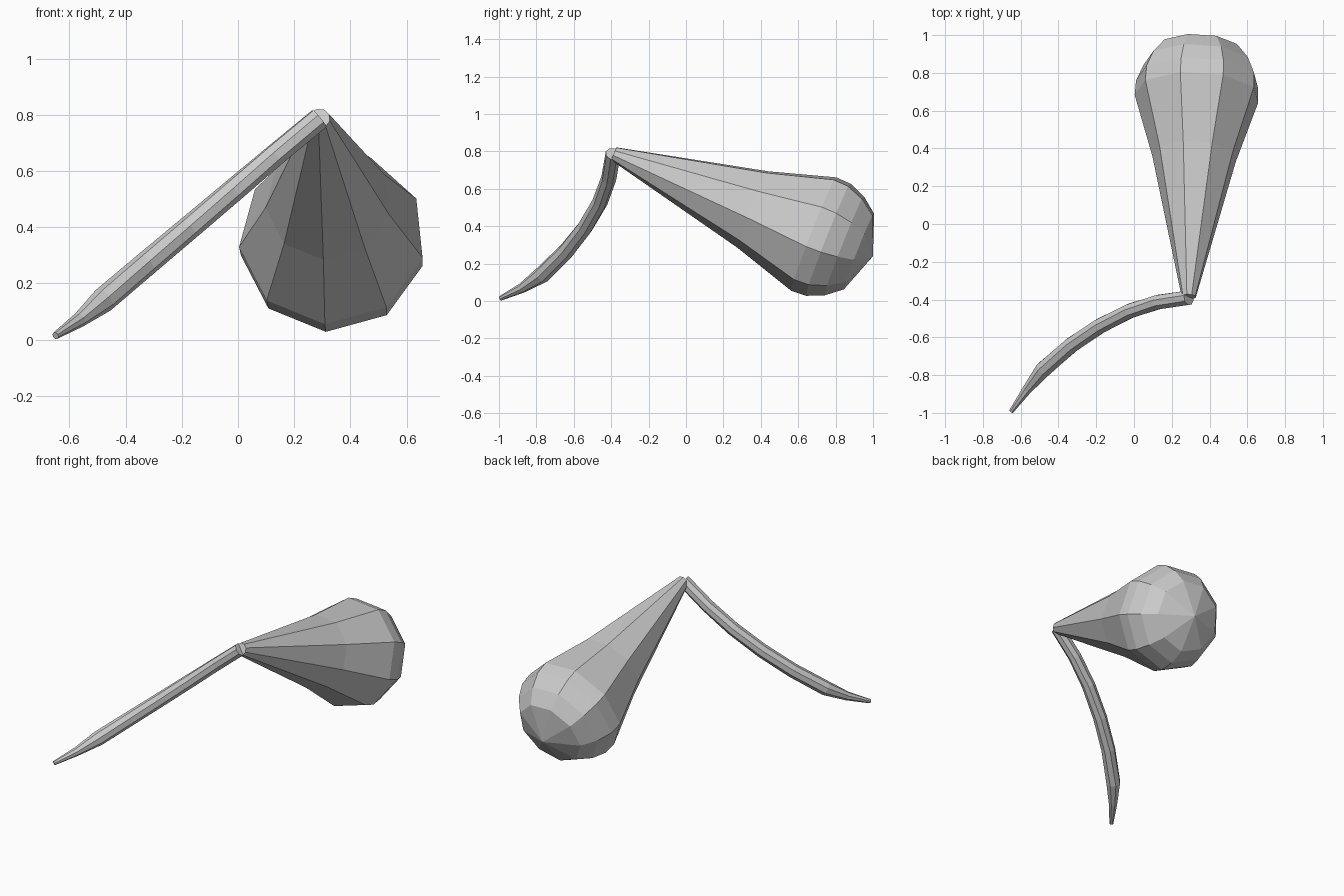
import bpy, bmesh
from math import radians, cos, sin
from mathutils import Vector

if "Cube" in bpy.data.objects:
    bpy.data.objects.remove(bpy.data.objects["Cube"])


def loft(name, centers, radii, sides, roll):
    """Sweep a polygon ring along a path; a zero radius makes a pole."""
    pts = [Vector(c) for c in centers]
    bm = bmesh.new()
    rings = []
    for i, (p, r) in enumerate(zip(pts, radii)):
        t = (pts[min(i + 1, len(pts) - 1)] - pts[max(i - 1, 0)]).normalized()
        u = t.cross(Vector((0, 0, 1))).normalized()
        v = u.cross(t)
        if r == 0:
            rings.append([bm.verts.new(p)])
            continue
        ring = []
        for k in range(sides):
            a = radians(roll + 360 * k / sides)
            ring.append(bm.verts.new(p + r * (u * cos(a) + v * sin(a))))
        rings.append(ring)
    for a, b in zip(rings, rings[1:]):
        for k in range(sides):
            n = (k + 1) % sides
            if len(b) == 1:
                bm.faces.new((a[k], a[n], b[0]))
            else:
                bm.faces.new((a[k], a[n], b[n], b[k]))
    for ring in (rings[0], rings[-1]):
        if len(ring) > 2:
            bm.faces.new(ring)
    bmesh.ops.recalc_face_normals(bm, faces=bm.faces)
    mesh = bpy.data.meshes.new(name)
    bm.to_mesh(mesh)
    bm.free()
    obj = bpy.data.objects.new(name, mesh)
    bpy.context.collection.objects.link(obj)
    return obj


# Nine-sided bulb: (distance along axis, radius)
neck = Vector((0.29, -0.385, 0.787))
axis = Vector((0.039, 0.929, -0.368)).normalized()
profile = [(0.0, 0.038), (0.80, 0.225), (1.15, 0.333), (1.234, 0.329),
           (1.326, 0.29), (1.41, 0.222), (1.49, 0)]
loft("bulb", [neck + axis * d for d, r in profile],
     [r for d, r in profile], 9, -93.5)

# Curved stem tapering to a thin tip
path = [(0.29, -0.39, 0.787), (0.13, -0.413, 0.655), (-0.02, -0.46, 0.528),
        (-0.18, -0.54, 0.393), (-0.33, -0.64, 0.267), (-0.48, -0.77, 0.14),
        (-0.565, -0.875, 0.07), (-0.65, -0.992, 0.014)]
loft("stem", path, [0.041, 0.041, 0.042, 0.043, 0.044, 0.045, 0.027, 0.013],
     8, 22.5)
